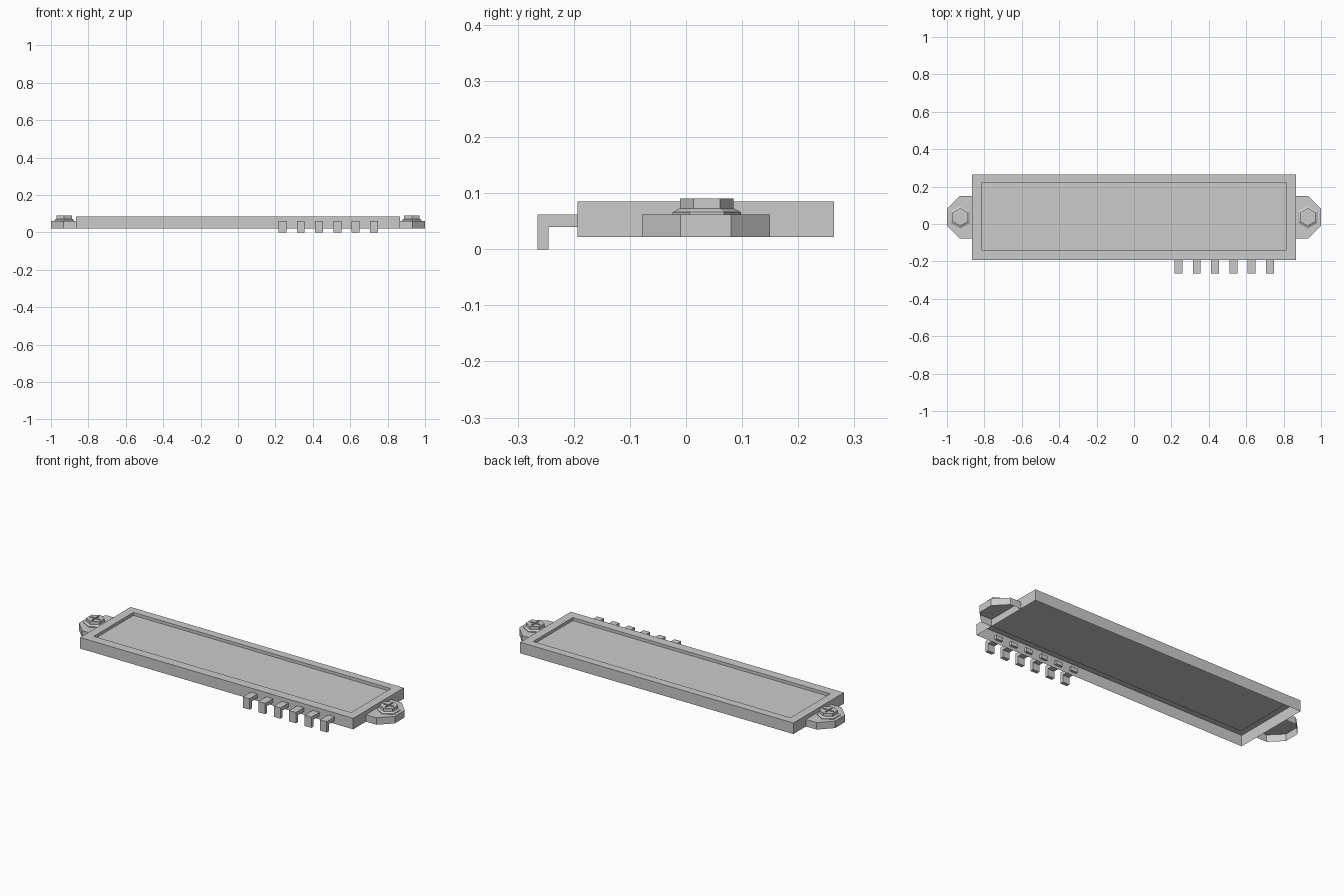
import bpy, bmesh, math
from mathutils import Matrix

if "Cube" in bpy.data.objects:
    bpy.data.objects.remove(bpy.data.objects["Cube"])

TAB_Y = 0.037
SCREW_X = 0.929


def finish(name, bm):
    bmesh.ops.remove_doubles(bm, verts=bm.verts, dist=1e-6)
    me = bpy.data.meshes.new(name)
    bm.to_mesh(me)
    bm.free()
    ob = bpy.data.objects.new(name, me)
    bpy.context.collection.objects.link(ob)
    return ob


def loft(name, rings, cap_start=True, cap_end=True):
    """Join equal-length rings of points, counter-clockwise from bottom to top."""
    bm = bmesh.new()
    loops = [[bm.verts.new(p) for p in ring] for ring in rings]
    n = len(loops[0])
    for a, b in zip(loops, loops[1:]):
        for i in range(n):
            j = (i + 1) % n
            bm.faces.new((a[i], a[j], b[j], b[i]))
    if cap_start:
        bm.faces.new(loops[0][::-1])
    if cap_end:
        bm.faces.new(loops[-1])
    return finish(name, bm)


def rect(x, y0, y1, z):
    return [(-x, y0, z), (x, y0, z), (x, y1, z), (-x, y1, z)]


def hexagon(cx, r, z):
    return [(cx + r * math.cos(a), TAB_Y + r * math.sin(a), z)
            for a in (math.radians(30 + 60 * k) for k in range(6))]


# Case: thin shell, open underneath, with a shallow recess on top
loft("case", [rect(0.865, -0.193, 0.264, 0.022),
              rect(0.865, -0.193, 0.264, 0.085),
              rect(0.815, -0.14, 0.218, 0.085),
              rect(0.815, -0.14, 0.218, 0.068)], cap_start=False)

# Bent contact pins along the front edge
profile = [(-0.18, 0.04), (-0.18, 0.062), (-0.265, 0.062),
           (-0.265, 0.0), (-0.245, 0.0), (-0.245, 0.04)]
for k in range(6):
    x = 0.238 + k * 0.0977
    loft(f"pin_{k + 1}", [[(x + s * 0.021, y, z) for y, z in profile[::-1]]
                          for s in (-1, 1)])

# Mounting ears with screws at both ends
for side, s in (("left", -1), ("right", 1)):
    # Ear: open shell underneath and where it meets the case
    outline = [(0.865, -0.078), (0.932, -0.078), (1.0, -0.01),
               (1.0, 0.08), (0.932, 0.15), (0.865, 0.15)]
    bm = bmesh.new()
    low = [bm.verts.new((s * x, y, 0.022)) for x, y in outline]
    top = [bm.verts.new((s * x, y, 0.062)) for x, y in outline]
    for i in range(5):
        f = (low[i], low[i + 1], top[i + 1], top[i])
        bm.faces.new(f if s > 0 else f[::-1])
    bm.faces.new(top if s > 0 else top[::-1])
    finish(f"{side}_mounting_ear", bm)

    # Screw flange and hexagonal head
    cx = s * SCREW_X
    loft(f"{side}_screw_flange", [hexagon(cx, 0.061, 0.062), hexagon(cx, 0.061, 0.066),
                                  hexagon(cx, 0.048, 0.073)])
    head = loft(f"{side}_screw_head", [hexagon(cx, 0.048, 0.0728), hexagon(cx, 0.048, 0.09)])

    # Cross slot cut into the head
    for k, size in enumerate(((0.064, 0.008, 0.02), (0.008, 0.064, 0.02))):
        bm = bmesh.new()
        bmesh.ops.create_cube(bm, size=1, matrix=Matrix.Translation((cx, TAB_Y, 0.093))
                              @ Matrix.Diagonal((*size, 1)))
        cutter = finish(f"{side}_slot_cutter_{k + 1}", bm)
        cutter.hide_render = True
        cutter.hide_set(True)
        mod = head.modifiers.new("slot", 'BOOLEAN')
        mod.operation = 'DIFFERENCE'
        mod.solver = 'EXACT'
        mod.object = cutter
